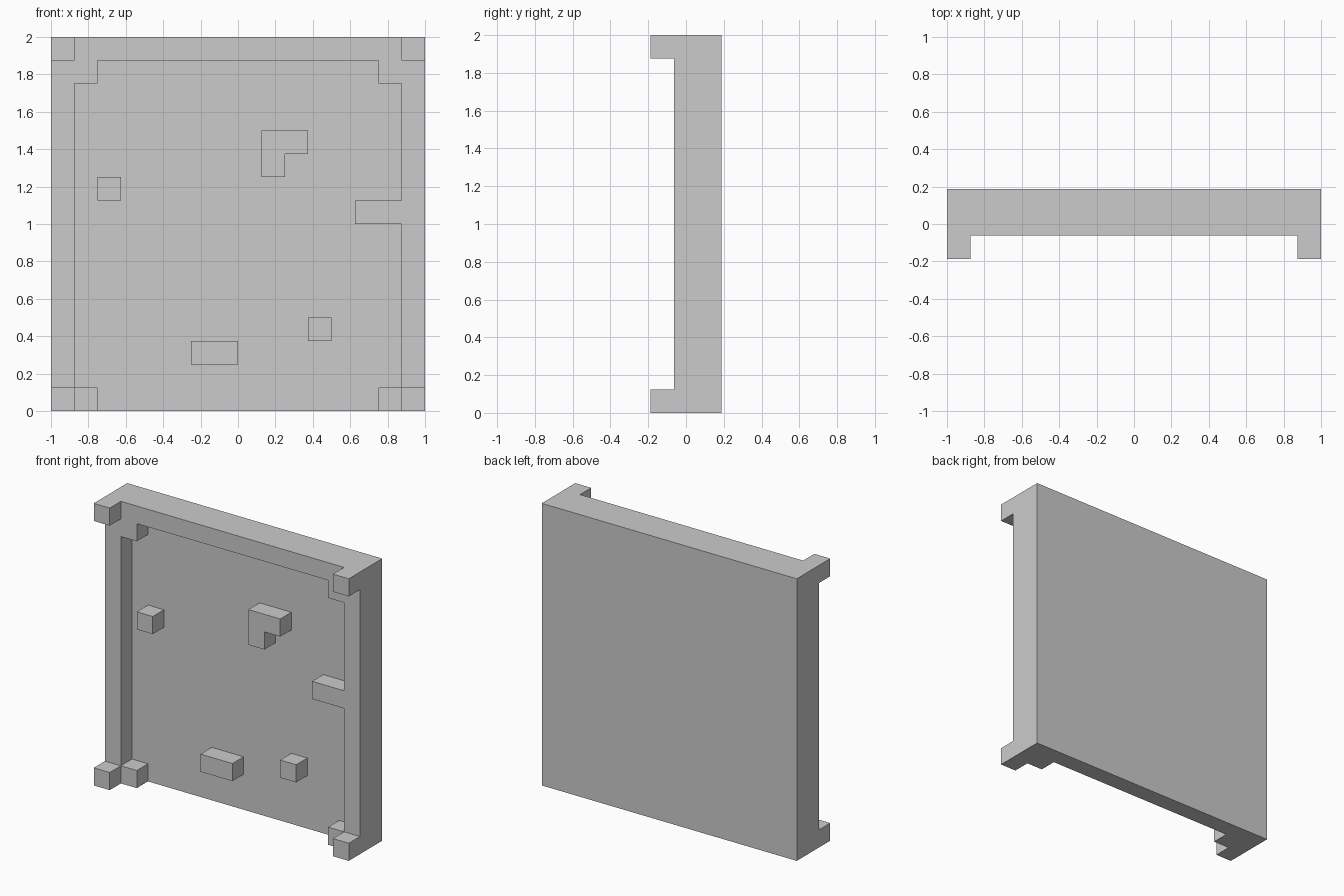
import bpy, bmesh
from math import radians
from mathutils import Matrix, Vector

if "Cube" in bpy.data.objects:
    bpy.data.objects.remove(bpy.data.objects["Cube"])

CELL = 0.125          # the panel is a 16 x 16 grid of cells, three layers deep
BACK = 0.1875


def mirrored(rects):
    """Add the left-right mirror image of each (x0, z0, x1, z1) cell rectangle."""
    return rects + [(16 - x1, z0, 16 - x0, z1) for x0, z0, x1, z1 in rects]


def raise_cells(bm, y, rects):
    """Extrude the front-facing cells at depth y forward by one cell."""
    def chosen(f):
        c = f.calc_center_median()
        col, row = (c.x + 1) / CELL, c.z / CELL
        return (abs(c.y - y) < 0.01 and
                any(x0 < col < x1 and z0 < row < z1 for x0, z0, x1, z1 in rects))
    geom = bmesh.ops.extrude_face_region(bm, geom=[f for f in bm.faces if chosen(f)])["geom"]
    verts = [v for v in geom if isinstance(v, bmesh.types.BMVert)]
    bmesh.ops.translate(bm, verts=verts, vec=Vector((0, -CELL, 0)))


# Rim: side rails, top rail, inner corner steps and lower feet
rim = mirrored([(0, 0, 1, 16), (1, 14, 2, 15), (1, 0, 2, 1)]) + [(0, 15, 16, 16)]
# Loose studs on the face
studs = [(2, 9, 3, 10), (9, 11, 11, 12), (9, 10, 10, 11),
         (13, 8, 15, 9), (11, 3, 12, 4), (6, 2, 8, 3)]
# Corner blocks standing on the rim
corners = mirrored([(0, 0, 1, 1), (0, 15, 1, 16)])

bm = bmesh.new()
bmesh.ops.create_grid(bm, x_segments=16, y_segments=16, size=1,
                      matrix=Matrix.Translation((0, BACK, 1)) @ Matrix.Rotation(radians(90), 4, "X"))
raise_cells(bm, BACK, [(0, 0, 16, 16)])            # back plate
raise_cells(bm, BACK - CELL, rim + studs)          # rim and studs
raise_cells(bm, BACK - 2 * CELL, corners)          # corner blocks

# Merge coplanar cells into clean flat faces
bmesh.ops.recalc_face_normals(bm, faces=bm.faces)
bmesh.ops.dissolve_limit(bm, angle_limit=radians(1), verts=bm.verts, edges=bm.edges)

mesh = bpy.data.meshes.new("framed_panel")
bm.to_mesh(mesh)
bm.free()
bpy.context.collection.objects.link(bpy.data.objects.new("framed_panel", mesh))
